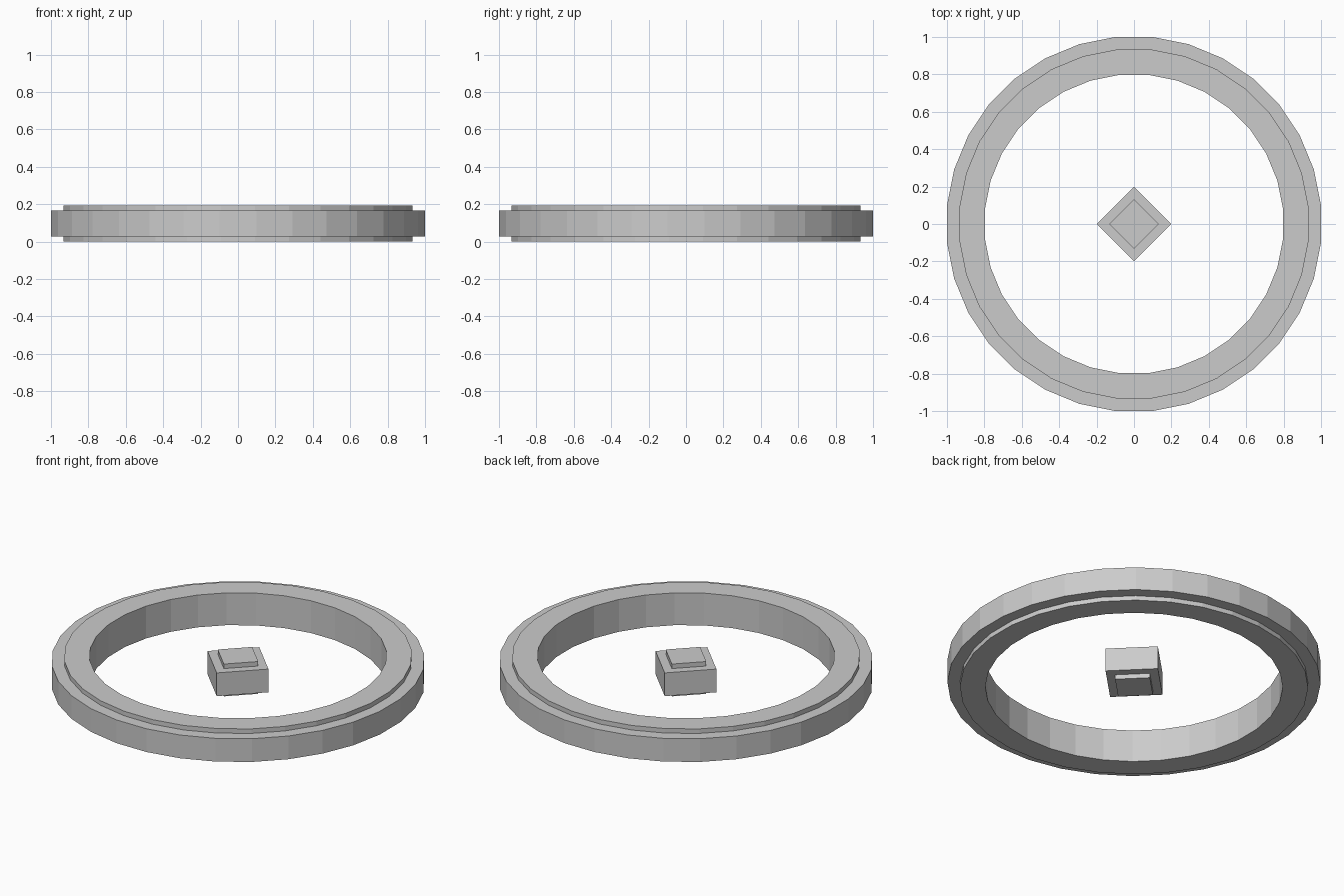
import bpy, bmesh
from math import cos, sin, pi

if "Cube" in bpy.data.objects:
    bpy.data.objects.remove(bpy.data.objects["Cube"])

Z0, Z1, Z2, Z3 = 0.0, 0.027, 0.165, 0.192   # base, lower step, upper step, top


def lathe(name, profile, sides, offset, closed):
    """Revolve (radius, z) points; closed profiles make rings, open ones get capped."""
    bm = bmesh.new()
    angles = [offset + 2 * pi * i / sides for i in range(sides)]
    loops = [[bm.verts.new((r * cos(a), r * sin(a), z)) for a in angles]
             for r, z in profile]
    pairs = list(zip(loops, loops[1:] + loops[:1])) if closed else list(zip(loops, loops[1:]))
    for lo, hi in pairs:
        for i in range(sides):
            j = (i + 1) % sides
            bm.faces.new((lo[i], lo[j], hi[j], hi[i]))
    if not closed:
        bm.faces.new(loops[0][::-1])
        bm.faces.new(loops[-1])
    bmesh.ops.recalc_face_normals(bm, faces=bm.faces)
    mesh = bpy.data.meshes.new(name)
    bm.to_mesh(mesh)
    bm.free()
    obj = bpy.data.objects.new(name, mesh)
    bpy.context.collection.objects.link(obj)
    return obj


def stepped(outer, inner):
    """Outer silhouette shared by both parts: a wide band with a narrower step each side."""
    return [(inner, Z0), (inner, Z1), (outer, Z1), (outer, Z2), (inner, Z2), (inner, Z3)]


# Outer ring: 32 flat sides, flats aligned with the axes
k = 1 / cos(pi / 32)
lathe("outer_ring", stepped(1.0 * k, 0.933 * k) + [(0.797 * k, Z3), (0.797 * k, Z0)],
      32, pi / 32, True)

# Centre block: diamond with the same steps top and bottom
lathe("centre_block", stepped(0.2, 0.133), 4, 0, False)
